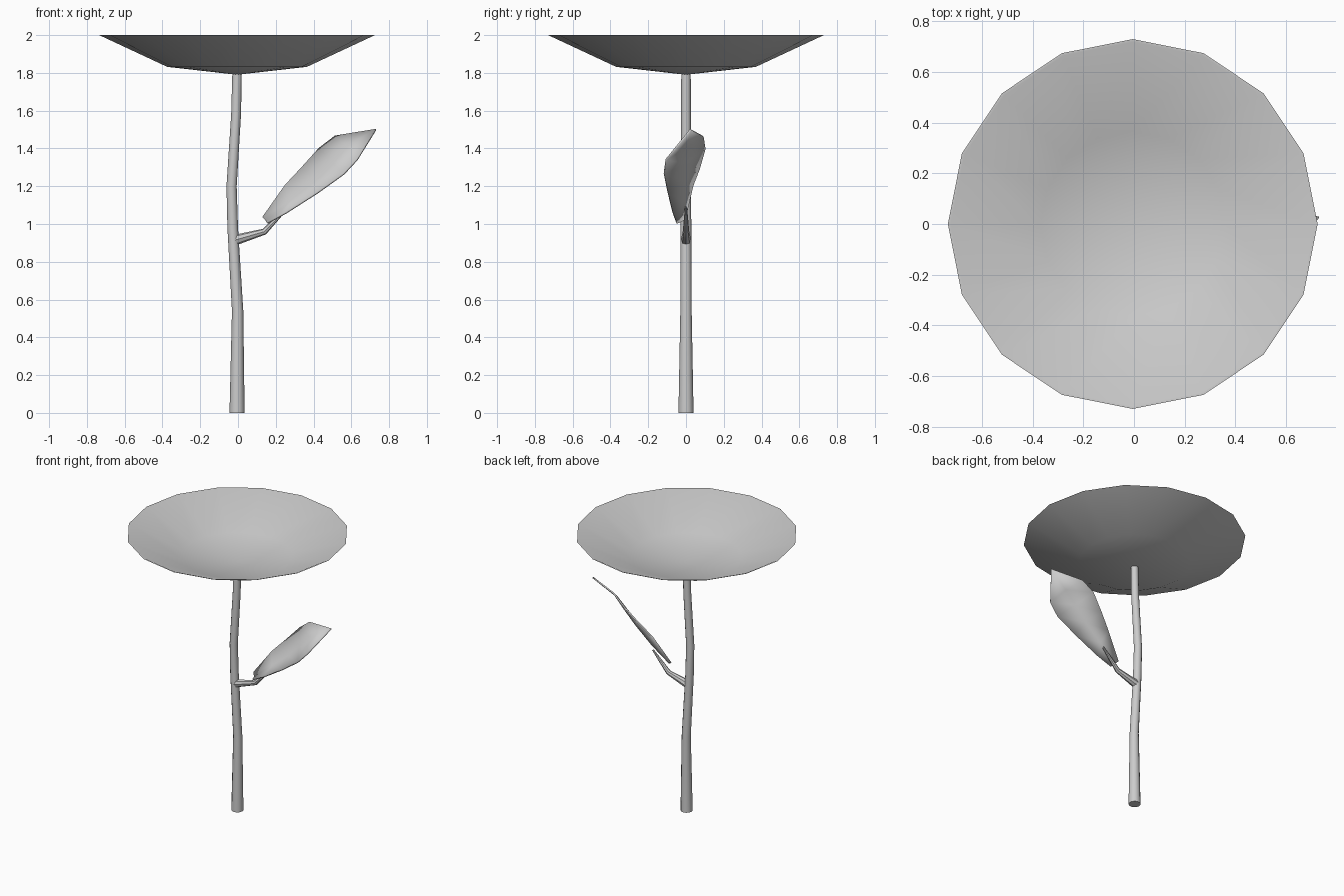
import bpy, bmesh, math
from mathutils import Vector

if "Cube" in bpy.data.objects:
    bpy.data.objects.remove(bpy.data.objects["Cube"])


def finish(obj, angle=35):
    bpy.ops.object.select_all(action='DESELECT')
    obj.select_set(True)
    bpy.context.view_layer.objects.active = obj
    bpy.ops.object.shade_smooth_by_angle(angle=math.radians(angle))


def add_object(name, bm):
    bmesh.ops.recalc_face_normals(bm, faces=bm.faces[:])
    mesh = bpy.data.meshes.new(name)
    bm.to_mesh(mesh)
    bm.free()
    obj = bpy.data.objects.new(name, mesh)
    bpy.context.collection.objects.link(obj)
    return obj


def tube(name, points, sides):
    """Tapered capped tube; points are (x, z, radius) in the y = 0 plane."""
    bm = bmesh.new()
    rings = []
    for i, (x, z, r) in enumerate(points):
        a = points[max(i - 1, 0)]
        b = points[min(i + 1, len(points) - 1)]
        d = Vector((b[0] - a[0], 0, b[1] - a[1])).normalized()
        if i == 0 and z == 0:
            d = Vector((0, 0, 1))
        side = Vector((0, 1, 0)).cross(d)
        ring = []
        for k in range(sides):
            t = 2 * math.pi * k / sides
            ring.append(bm.verts.new(Vector((x, 0, z)) + r * (math.cos(t) * side + math.sin(t) * Vector((0, 1, 0)))))
        rings.append(ring)
    for lo, hi in zip(rings, rings[1:]):
        for k in range(sides):
            n = (k + 1) % sides
            bm.faces.new((lo[k], lo[n], hi[n], hi[k]))
    bm.faces.new(rings[0])
    bm.faces.new(rings[-1])
    finish(add_object(name, bm))


# Stem with a gentle bend, and the short leaf stalk
tube("stem", [(-.005, 0, .04), (-.002, .54, .03), (-.028, .98, .028), (-.034, 1.2, .027),
              (-.01, 1.58, .026), (-.005, 1.8, .025)], 12)
tube("leaf_stalk", [(-.015, .915, .028), (.14, .96, .017), (.265, 1.09, .006)], 8)

# Shallow sixteen-sided dish, spun from a thin profile
bm = bmesh.new()
profile = [(0, 1.79), (.37, 1.832), (.73, 2), (.719, 2), (.365, 1.841), (0, 1.799)]
verts = [bm.verts.new((r, 0, z)) for r, z in profile]
edges = [bm.edges.new(p) for p in zip(verts, verts[1:])]
bmesh.ops.spin(bm, geom=verts + edges, cent=(0, 0, 0), axis=(0, 0, 1),
               angle=2 * math.pi, steps=16, use_merge=True)
bmesh.ops.remove_doubles(bm, verts=bm.verts[:], dist=.0005)
dish = add_object("flower_dish", bm)
dish.location.x = -.005
finish(dish)

# Leaf: rows of left edge, midrib, right edge, closing at the tip
rows = [((.13, -.005, 1.035), (.15, -.025, 1.015), (.155, -.05, 1.005)),
        ((.25, .035, 1.205), (.28, -.01, 1.12), (.255, -.07, 1.06)),
        ((.335, .07, 1.295), (.41, -.01, 1.23), (.42, -.095, 1.165)),
        ((.43, .1, 1.4), (.5, -.005, 1.325), (.56, -.115, 1.265)),
        ((.515, .09, 1.465), (.58, -.005, 1.41), (.63, -.105, 1.34))]
bm = bmesh.new()
grid = [[bm.verts.new(p) for p in row] for row in rows]
for a, b in zip(grid, grid[1:]):
    for i in (0, 1):
        bm.faces.new((a[i], a[i + 1], b[i + 1], b[i]))
tip = bm.verts.new((.73, .025, 1.5))
for i in (0, 1):
    bm.faces.new((grid[-1][i], grid[-1][i + 1], tip))
leaf = add_object("leaf", bm)
finish(leaf)
solid = leaf.modifiers.new("thickness", 'SOLIDIFY')
solid.thickness = .01
solid.offset = 0
